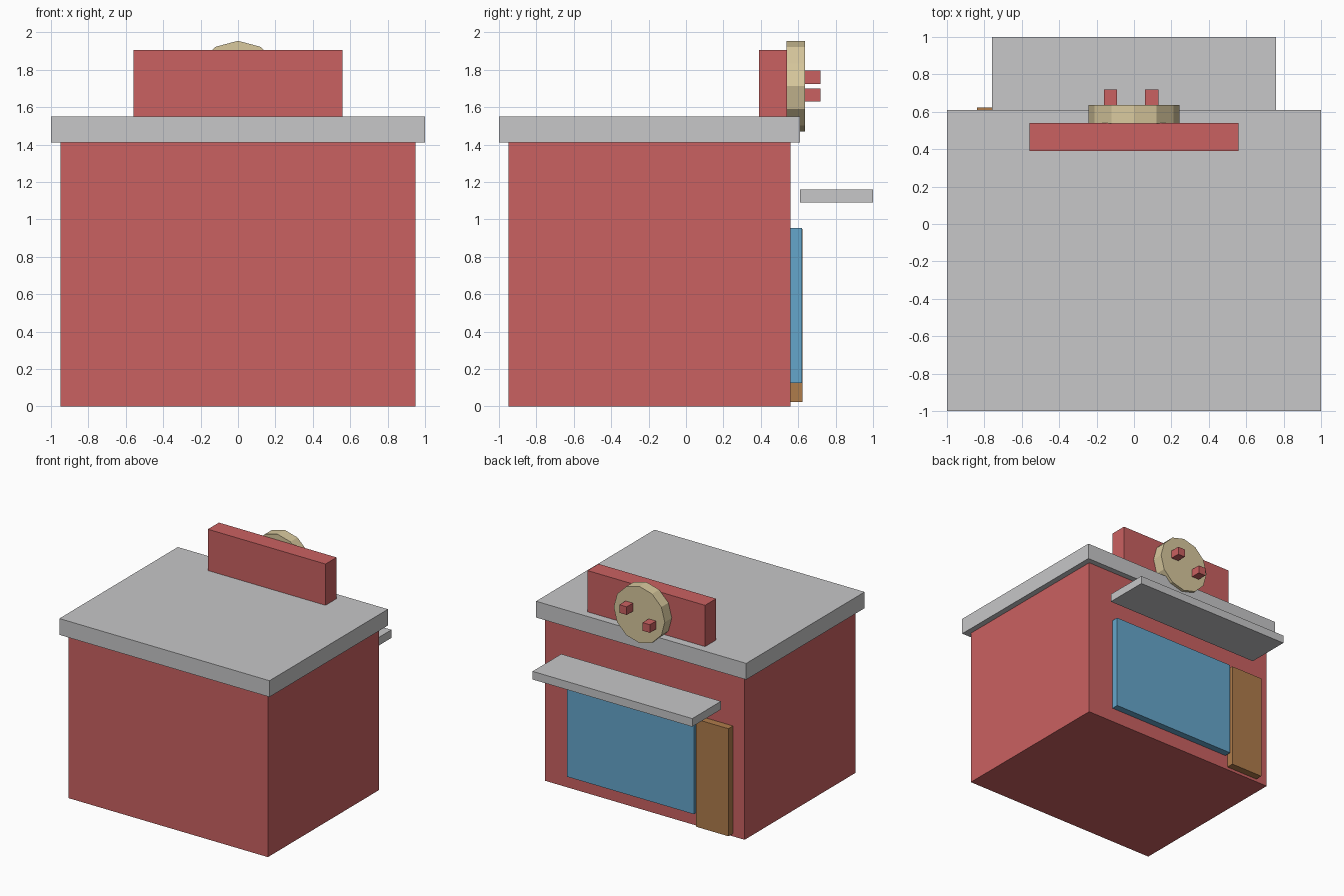
import bpy
import math

cube = bpy.data.objects.get("Cube")
if cube:
    bpy.data.objects.remove(cube, do_unlink=True)


def material(name, r, g, b):
    mat = bpy.data.materials.new(name)
    mat.use_nodes = True
    mat.diffuse_color = (r, g, b, 1)
    mat.node_tree.nodes["Principled BSDF"].inputs["Base Color"].default_value = (r, g, b, 1)
    return mat


red = material("brick red", 0.59, 0.12, 0.12)
grey = material("light grey", 0.57, 0.57, 0.58)
blue = material("glass blue", 0.13, 0.38, 0.60)
brown = material("wood brown", 0.43, 0.20, 0.07)
tan = material("pale tan", 0.69, 0.58, 0.34)


def box(name, mat, x, y, z):
    """Box spanning the given (low, high) range on each axis."""
    spans = (x, y, z)
    bpy.ops.mesh.primitive_cube_add(size=1, location=[(a + b) / 2 for a, b in spans])
    obj = bpy.context.object
    obj.name = name
    obj.scale = [b - a for a, b in spans]
    bpy.ops.object.transform_apply(location=False, rotation=False, scale=True)
    obj.data.materials.append(mat)
    return obj


# Building shell
box("walls", red, (-0.95, 0.95), (-0.95, 0.56), (0, 1.41))
box("roof_slab", grey, (-1, 1), (-1, 0.61), (1.41, 1.55))
box("sign_board", red, (-0.56, 0.56), (0.39, 0.54), (1.55, 1.905))

# Shop front on the back wall
box("awning", grey, (-0.76, 0.76), (0.61, 1.0), (1.09, 1.16))
box("shop_window", blue, (-0.51, 0.70), (0.56, 0.62), (0.125, 0.955))
box("door", brown, (-0.84, -0.53), (0.56, 0.623), (0.025, 0.95))

# Round sign: twelve-sided disc with a corner pointing up
bpy.ops.mesh.primitive_cylinder_add(vertices=12, radius=0.243, depth=0.097,
                                    location=(0, 0.587, 1.712),
                                    rotation=(math.pi / 2, 0, 0))
disc = bpy.context.object
disc.name = "round_sign"
disc.data.materials.append(tan)

# Square pegs on the round sign
for name, x, z in (("upper_peg", 0.06, 1.725), ("lower_peg", -0.16, 1.63)):
    box(name, red, (x, x + 0.07), (0.63, 0.72), (z, z + 0.07))
